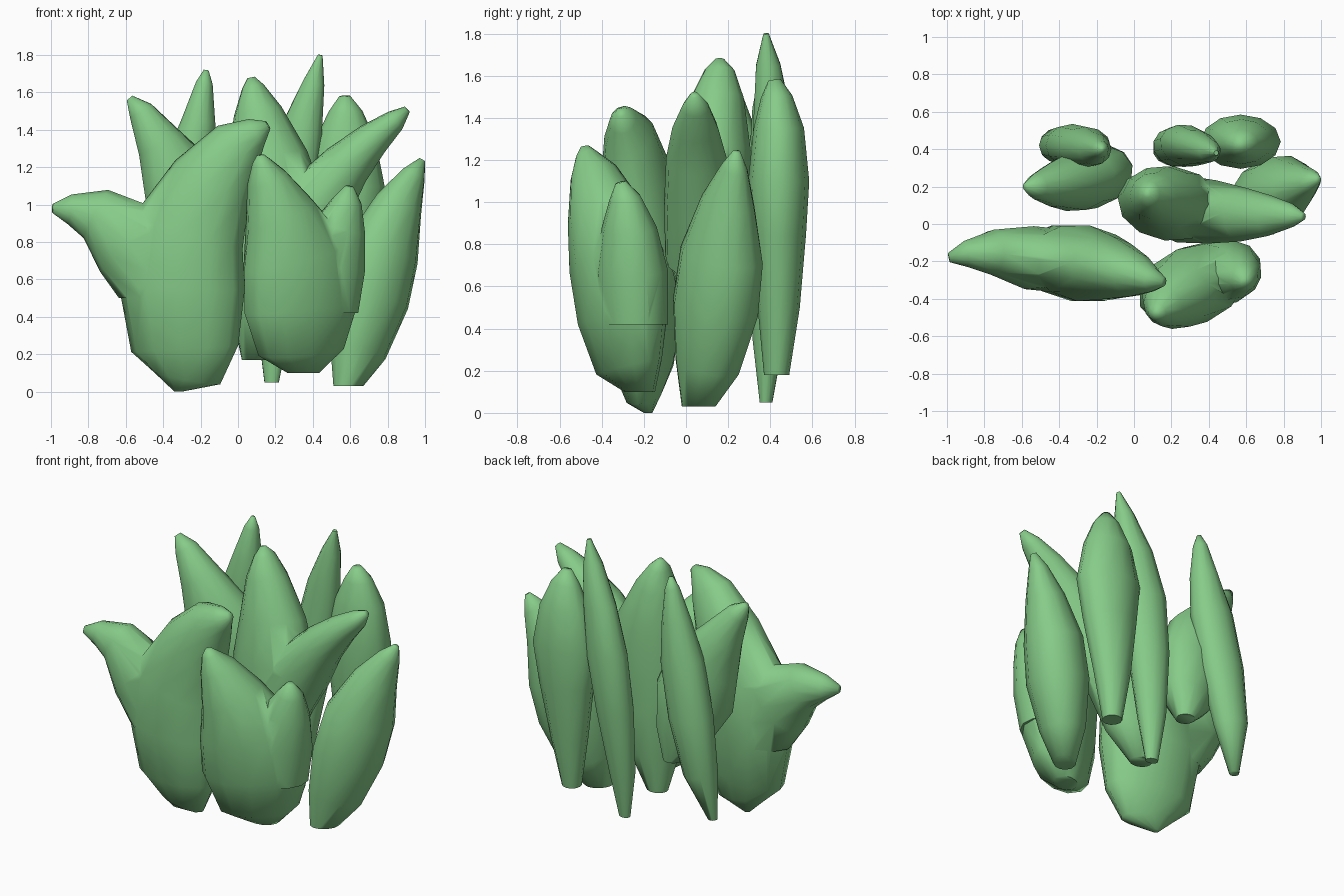
import bpy, bmesh, math
from mathutils import Vector

SIDES = 12
green = bpy.data.materials.new("leaf_green")
green.diffuse_color = (0.24, 0.6, 0.25, 1)


def loft(name, yaw, rings):
    """Fleshy leaf: elliptical rings (x, y, z, half width, half thickness) along a path."""
    a = math.radians(yaw)
    normal = Vector((-math.sin(a), math.cos(a), 0))
    pts = [Vector(r[:3]) for r in rings]
    bm = bmesh.new()
    loops = []
    for i, r in enumerate(rings):
        tangent = pts[min(i + 1, len(pts) - 1)] - pts[max(i - 1, 0)]
        if i == 0:
            tangent = Vector((0, 0, 1)) if r[2] < 0.55 else tangent
        wide = normal.cross(tangent).normalized()
        thick = tangent.cross(wide).normalized()
        loop = []
        for k in range(SIDES):
            t = 2 * math.pi * k / SIDES
            loop.append(bm.verts.new(pts[i] + wide * r[3] * math.cos(t) + thick * r[4] * math.sin(t)))
        loops.append(loop)
    for lo, hi in zip(loops, loops[1:]):
        for k in range(SIDES):
            n = (k + 1) % SIDES
            bm.faces.new((lo[k], lo[n], hi[n], hi[k]))
    bm.faces.new(loops[0][::-1])
    bm.faces.new(loops[-1])
    bmesh.ops.recalc_face_normals(bm, faces=bm.faces[:])
    mesh = bpy.data.meshes.new(name)
    bm.to_mesh(mesh)
    bm.free()
    mesh.materials.append(green)
    ob = bpy.data.objects.new(name, mesh)
    bpy.context.collection.objects.link(ob)
    return ob


def leaf(name, yaw, rings, side_tip=None):
    """One leaf, optionally fused with a second tip."""
    ob = loft(name, yaw, rings)
    bpy.ops.object.select_all(action='DESELECT')
    bpy.context.view_layer.objects.active = ob
    ob.select_set(True)
    if side_tip:
        horn = loft(name + "_side_tip", yaw, side_tip)
        mod = ob.modifiers.new("fuse", 'BOOLEAN')
        mod.operation = 'UNION'
        mod.solver = 'EXACT'
        mod.object = horn
        bpy.ops.object.modifier_apply(modifier=mod.name)
        bpy.data.objects.remove(horn)
    bpy.ops.object.shade_smooth_by_angle(angle=math.radians(70))


# Broad front left leaf with a sideways tip
leaf("front_left_leaf", -9,
     [(-.32, -.18, 0, .02, .02), (-.27, -.2, .07, .18, .08), (-.285, -.21, .23, .29, .15),
      (-.30, -.21, .55, .34, .205), (-.27, -.21, .85, .31, .205), (-.14, -.235, 1.12, .23, .17),
      (0, -.27, 1.32, .15, .12), (.10, -.30, 1.39, .08, .065), (.16, -.31, 1.425, .025, .025)],
     [(-.36, -.2, .5, .28, .17), (-.56, -.18, .80, .24, .17), (-.76, -.15, .95, .145, .12),
      (-.90, -.16, .975, .08, .07), (-.99, -.18, .98, .025, .025)])

# Front leaf with two upright tips
leaf("front_leaf", 22,
     [(.35, -.22, .1, .09, .07), (.34, -.27, .22, .25, .14), (.34, -.30, .45, .33, .19),
      (.31, -.33, .72, .31, .21), (.225, -.385, .95, .20, .18), (.155, -.44, 1.14, .11, .115),
      (.125, -.475, 1.23, .05, .05), (.12, -.48, 1.265, .02, .02)],
     [(.46, -.25, .42, .19, .16), (.49, -.26, .68, .20, .17), (.545, -.27, .88, .145, .13),
      (.585, -.29, 1.02, .08, .075), (.595, -.31, 1.095, .025, .025)])

# Right leaf
leaf("right_leaf", 45,
     [(.59, .06, .03, .09, .07), (.64, .10, .22, .17, .14), (.71, .14, .5, .225, .19),
      (.77, .17, .75, .22, .18), (.86, .20, 1.0, .14, .12), (.94, .23, 1.16, .07, .06),
      (.985, .24, 1.24, .018, .018)])

# Centre leaf with a long tip reaching right
leaf("centre_leaf", -7,
     [(.09, .17, .17, .07, .06), (.13, .14, .4, .17, .14), (.18, .12, .7, .26, .19),
      (.19, .11, 1.0, .28, .20), (.155, .14, 1.25, .22, .17), (.105, .15, 1.5, .13, .125),
      (.08, .16, 1.63, .06, .07), (.07, .16, 1.68, .02, .02)],
     [(.25, .08, .75, .21, .18), (.42, .065, 1.0, .19, .17), (.58, .05, 1.21, .135, .145),
      (.72, .045, 1.35, .095, .11), (.84, .045, 1.45, .06, .065), (.905, .04, 1.51, .02, .02)])

# Leaning leaf behind the front left one
leaf("left_leaf", 15,
     [(-.13, .32, .48, .06, .06), (-.17, .28, .65, .17, .14), (-.24, .25, .9, .25, .17),
      (-.30, .23, 1.12, .22, .16), (-.42, .21, 1.33, .13, .12), (-.52, .20, 1.5, .07, .07),
      (-.58, .20, 1.57, .02, .02)])

# Three slender back leaves
leaf("back_left_leaf", 0,
     [(-.46, .38, .2, .03, .03), (-.40, .42, .5, .11, .095), (-.33, .42, .85, .145, .115),
      (-.26, .41, 1.2, .14, .11), (-.21, .40, 1.45, .09, .085), (-.18, .40, 1.65, .045, .045),
      (-.17, .40, 1.72, .013, .013)])
leaf("back_middle_leaf", -15,
     [(.18, .38, .05, .04, .03), (.19, .39, .35, .09, .075), (.23, .41, .75, .13, .105),
      (.28, .42, 1.1, .145, .11), (.34, .41, 1.4, .115, .09), (.405, .39, 1.65, .06, .06),
      (.44, .38, 1.8, .013, .013)])
leaf("back_right_leaf", 0,
     [(.53, .43, .18, .06, .06), (.54, .44, .5, .12, .10), (.56, .44, .85, .18, .13),
      (.57, .44, 1.1, .215, .145), (.575, .44, 1.35, .16, .12), (.575, .43, 1.5, .09, .075),
      (.57, .42, 1.58, .03, .03)])
